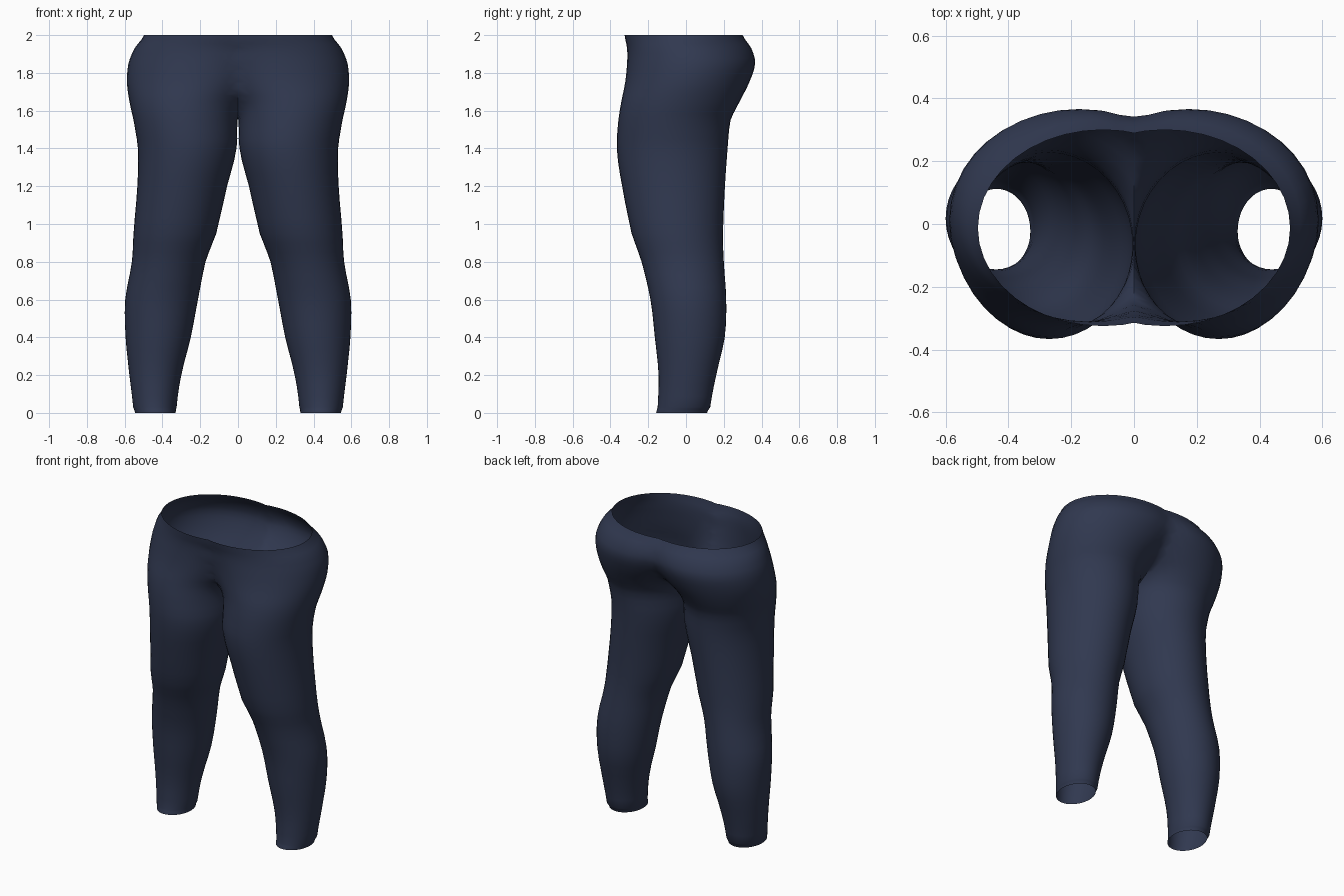
import bpy, bmesh, math

if "Cube" in bpy.data.objects:
    bpy.data.objects.remove(bpy.data.objects["Cube"])

SIDES = 40

# Leg sections from hem to waist: height, inner x, outer x, front y, back y
SECTIONS = [
    (0.00, 0.330, 0.545, -0.158, 0.112),
    (0.03, 0.325, 0.555, -0.150, 0.128),
    (0.20, 0.300, 0.575, -0.145, 0.160),
    (0.40, 0.250, 0.595, -0.165, 0.205),
    (0.60, 0.212, 0.597, -0.188, 0.213),
    (0.80, 0.172, 0.562, -0.235, 0.200),
    (0.95, 0.115, 0.553, -0.288, 0.196),
    (1.20, 0.058, 0.533, -0.338, 0.206),
    (1.40, 0.008, 0.530, -0.366, 0.220),
    (1.55, 0.002, 0.553, -0.358, 0.236),
    (1.65, -0.035, 0.575, -0.342, 0.285),
    (1.75, -0.140, 0.588, -0.322, 0.335),
    (1.85, -0.230, 0.580, -0.312, 0.366),
    (1.93, -0.280, 0.548, -0.312, 0.346),
    (2.00, -0.300, 0.497, -0.325, 0.300),
]


def blend(a, b, c, d, t):
    """Smooth curve value between b and c."""
    return 0.5 * (2 * b + (c - a) * t + (2 * a - 5 * b + 4 * c - d) * t * t
                  + (3 * b - a - 3 * c + d) * t ** 3)


def dense_sections(steps=3):
    last = len(SECTIONS) - 1
    out = []
    for i in range(last):
        quad = [SECTIONS[min(max(i + k, 0), last)] for k in (-1, 0, 1, 2)]
        for s in range(steps):
            t = s / steps
            row = [blend(*vals, t) for vals in zip(*quad)]
            row[0] = quad[1][0] + (quad[2][0] - quad[1][0]) * t
            out.append(row)
    return out + [list(SECTIONS[-1])]


# Loft one open leg tube that runs up into half of the hips
bm = bmesh.new()
rings = []
for z, xi, xo, yf, yb in dense_sections():
    ring = []
    for k in range(SIDES):
        a = 2 * math.pi * k / SIDES
        ring.append(bm.verts.new(((xi + xo) / 2 + (xo - xi) / 2 * math.cos(a),
                                  (yf + yb) / 2 + (yb - yf) / 2 * math.sin(a), z)))
    rings.append(ring)
for low, high in zip(rings, rings[1:]):
    for k in range(SIDES):
        n = (k + 1) % SIDES
        bm.faces.new((low[k], low[n], high[n], high[k]))

# Cut at the centre seam and mirror the other half
bmesh.ops.bisect_plane(bm, geom=bm.verts[:] + bm.edges[:] + bm.faces[:],
                       plane_co=(0, 0, 0), plane_no=(1, 0, 0), clear_inner=True)
bmesh.ops.mirror(bm, geom=bm.verts[:] + bm.edges[:] + bm.faces[:],
                 axis='X', merge_dist=0.0005)
bmesh.ops.remove_doubles(bm, verts=bm.verts[:], dist=0.0005)
bmesh.ops.recalc_face_normals(bm, faces=bm.faces[:])

# Soften the seam and crotch
for _ in range(4):
    seam = [v for v in bm.verts if abs(v.co.x) < 0.07 and 1.58 < v.co.z < 1.985]
    bmesh.ops.smooth_vert(bm, verts=seam, factor=0.5,
                          use_axis_x=True, use_axis_y=True, use_axis_z=True)

mesh = bpy.data.meshes.new("trousers")
bm.to_mesh(mesh)
bm.free()
trousers = bpy.data.objects.new("trousers", mesh)
bpy.context.collection.objects.link(trousers)

navy = bpy.data.materials.new("dark navy cloth")
navy.diffuse_color = (0.030, 0.040, 0.080, 1)
navy.use_nodes = True
navy.node_tree.nodes["Principled BSDF"].inputs["Base Color"].default_value = navy.diffuse_color
mesh.materials.append(navy)

bpy.context.view_layer.objects.active = trousers
trousers.select_set(True)
bpy.ops.object.shade_smooth_by_angle(angle=math.radians(60))
